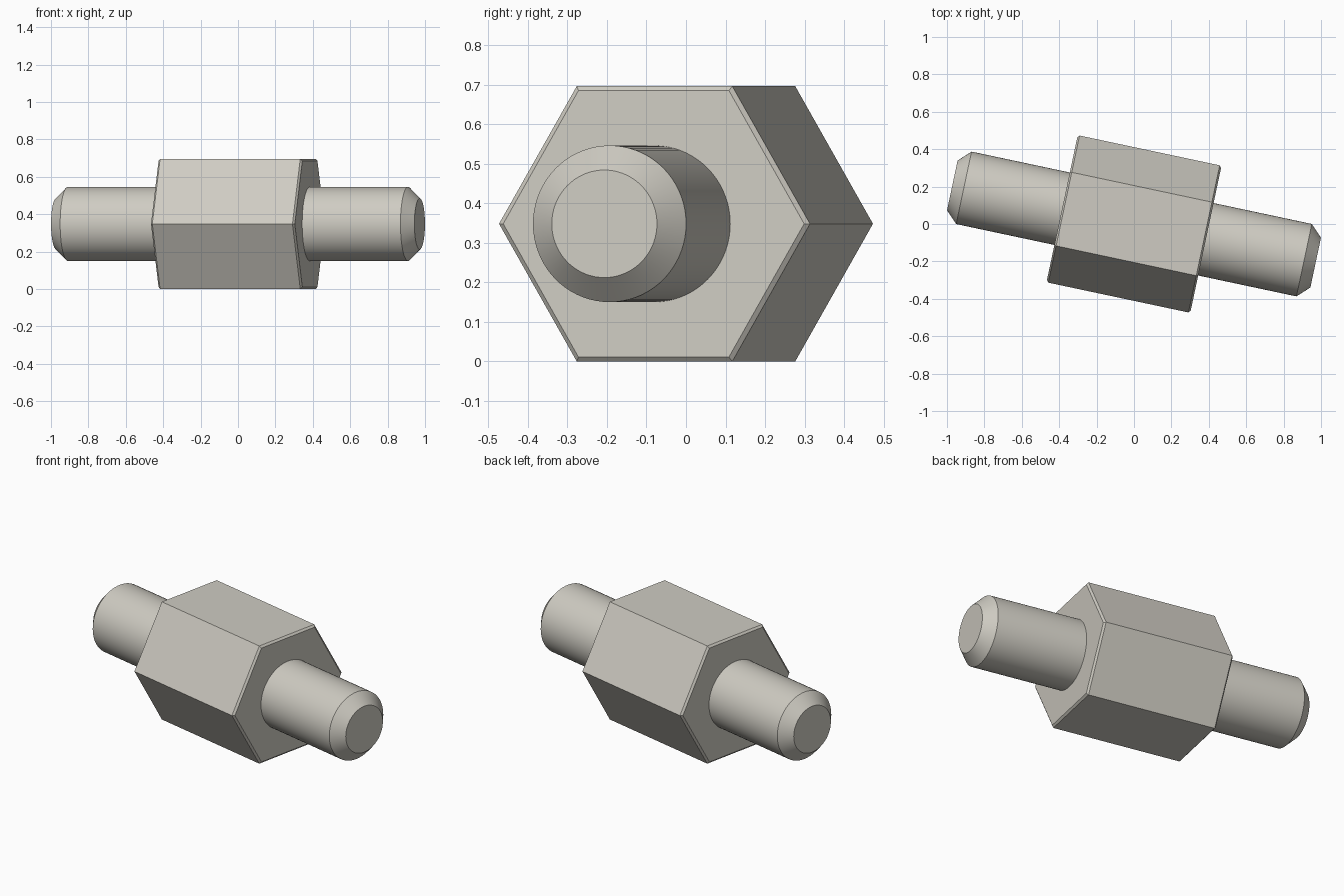
import bpy, bmesh
from math import cos, sin, pi, radians

cube = bpy.data.objects.get("Cube")
if cube:
    bpy.data.objects.remove(cube, do_unlink=True)

# Single warm grey metal colour
metal = bpy.data.materials.new("warm_grey")
metal.use_nodes = True
colour = (0.62, 0.60, 0.54, 1)
metal.diffuse_color = colour
metal.node_tree.nodes["Principled BSDF"].inputs["Base Color"].default_value = colour

AXIS_HEIGHT = 0.348
TURN = radians(-12)


def turned_part(name, profile, sides):
    """Closed solid with (position, radius) rings along the local x axis."""
    bm = bmesh.new()
    angles = [2 * pi * i / sides for i in range(sides)]
    rings = [[bm.verts.new((x, r * cos(a), r * sin(a))) for a in angles]
             for x, r in profile]
    for a, b in zip(rings, rings[1:]):
        for i in range(sides):
            j = (i + 1) % sides
            bm.faces.new((a[i], a[j], b[j], b[i]))
    bm.faces.new(rings[0])
    bm.faces.new(rings[-1])
    bmesh.ops.recalc_face_normals(bm, faces=bm.faces)
    mesh = bpy.data.meshes.new(name)
    bm.to_mesh(mesh)
    bm.free()
    mesh.materials.append(metal)
    obj = bpy.data.objects.new(name, mesh)
    bpy.context.collection.objects.link(obj)
    obj.location.z = AXIS_HEIGHT
    obj.rotation_euler.z = TURN
    # Smooth the round walls, keep the rims and hexagon corners crisp
    bpy.ops.object.select_all(action="DESELECT")
    obj.select_set(True)
    bpy.context.view_layer.objects.active = obj
    bpy.ops.object.shade_smooth_by_angle(angle=radians(30))
    return obj


# Hexagonal body with a small chamfer at both ends
turned_part("hex_body", [(-0.393, 0.389), (-0.383, 0.402),
                         (0.383, 0.402), (0.393, 0.389)], 6)

# Round studs with chamfered tips
for name, side in (("right_stud", -1), ("left_stud", 1)):
    turned_part(name, [(side * 0.38, 0.198), (side * 0.93, 0.198),
                       (side * 0.993, 0.136)], 72)
